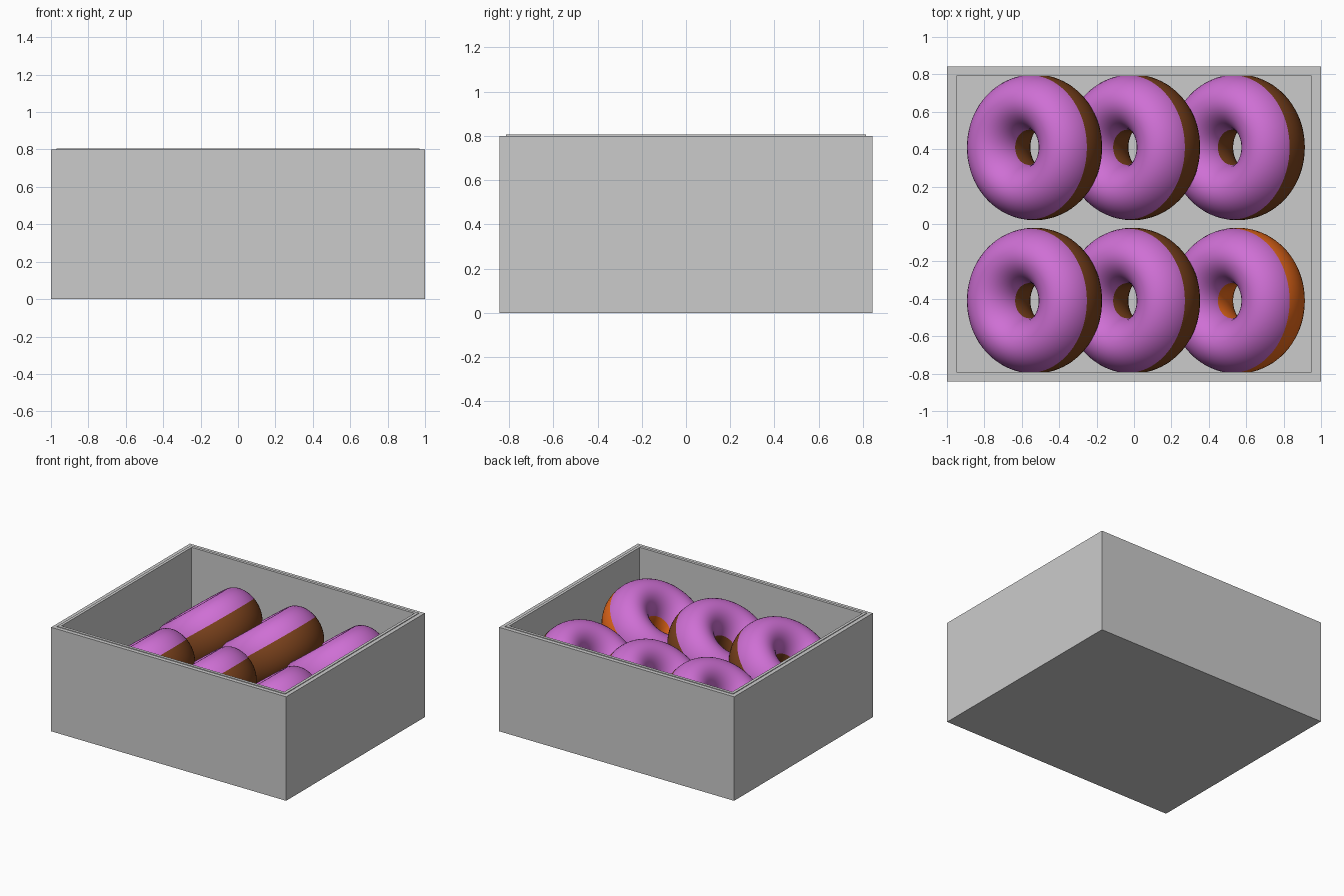
import bpy, bmesh
from math import sin, cos, pi, radians

if "Cube" in bpy.data.objects:
    bpy.data.objects.remove(bpy.data.objects["Cube"])


def material(name, rgb):
    m = bpy.data.materials.new(name)
    m.diffuse_color = (*rgb, 1)
    m.use_nodes = True
    m.node_tree.nodes["Principled BSDF"].inputs["Base Color"].default_value = m.diffuse_color
    return m


def finish(name, bm):
    bmesh.ops.recalc_face_normals(bm, faces=bm.faces)
    me = bpy.data.meshes.new(name)
    bm.to_mesh(me)
    bm.free()
    ob = bpy.data.objects.new(name, me)
    bpy.context.collection.objects.link(ob)
    return ob


# Open box: nested rectangles (half width, half depth, height), with a low inner lip
def make_box():
    bm = bmesh.new()
    rings = []
    for x, y, z in [(1, .843, 0), (1, .843, .8), (.97, .813, .8),
                    (.97, .813, .805), (.948, .791, .805), (.948, .791, .05)]:
        rings.append([bm.verts.new((sx * x, sy * y, z))
                      for sx, sy in ((-1, -1), (1, -1), (1, 1), (-1, 1))])
    for a, b in zip(rings, rings[1:]):
        for i in range(4):
            j = (i + 1) % 4
            bm.faces.new((a[i], a[j], b[j], b[i]))
    bm.faces.new(rings[0])
    bm.faces.new(rings[-1])
    finish("box", bm)


# Doughnut: tall oval section swept round, icing on the upper part
def make_doughnut(name, loc, dough, icing):
    major, radial, tall, edge = .24, .15, .2, radians(13.5)
    n_ice, n_base, segs = 18, 22, 72
    angles = [edge + (pi - 2 * edge) * i / n_ice for i in range(n_ice)]
    angles += [pi - edge + (pi + 2 * edge) * i / n_base for i in range(n_base)]
    bm = bmesh.new()
    rings = []
    for s in range(segs):
        t = 2 * pi * s / segs
        rings.append([bm.verts.new(((major + radial * cos(p)) * cos(t),
                                    (major + radial * cos(p)) * sin(t),
                                    tall * sin(p))) for p in angles])
    n = len(angles)
    for s in range(segs):
        a, b = rings[s], rings[(s + 1) % segs]
        for i in range(n):
            j = (i + 1) % n
            f = bm.faces.new((a[i], b[i], b[j], a[j]))
            f.smooth = True
            f.material_index = 1 if i < n_ice else 0
    ob = finish(name, bm)
    ob.data.materials.append(dough)
    ob.data.materials.append(icing)
    ob.location = loc
    ob.rotation_euler.y = radians(-37)


make_box()
icing = material("icing", (.62, .16, .66))
brown = material("brown_dough", (.20, .055, .012))
orange = material("orange_dough", (.80, .14, .01))

# Two rows of three leaning doughnuts
for row, y in (("front", -.41), ("back", .41)):
    for col, x in (("left", -.532), ("middle", -.008), ("right", .552)):
        dough = orange if (row, col) == ("front", "right") else brown
        make_doughnut(f"doughnut_{row}_{col}", (x, y, .415), dough, icing)
